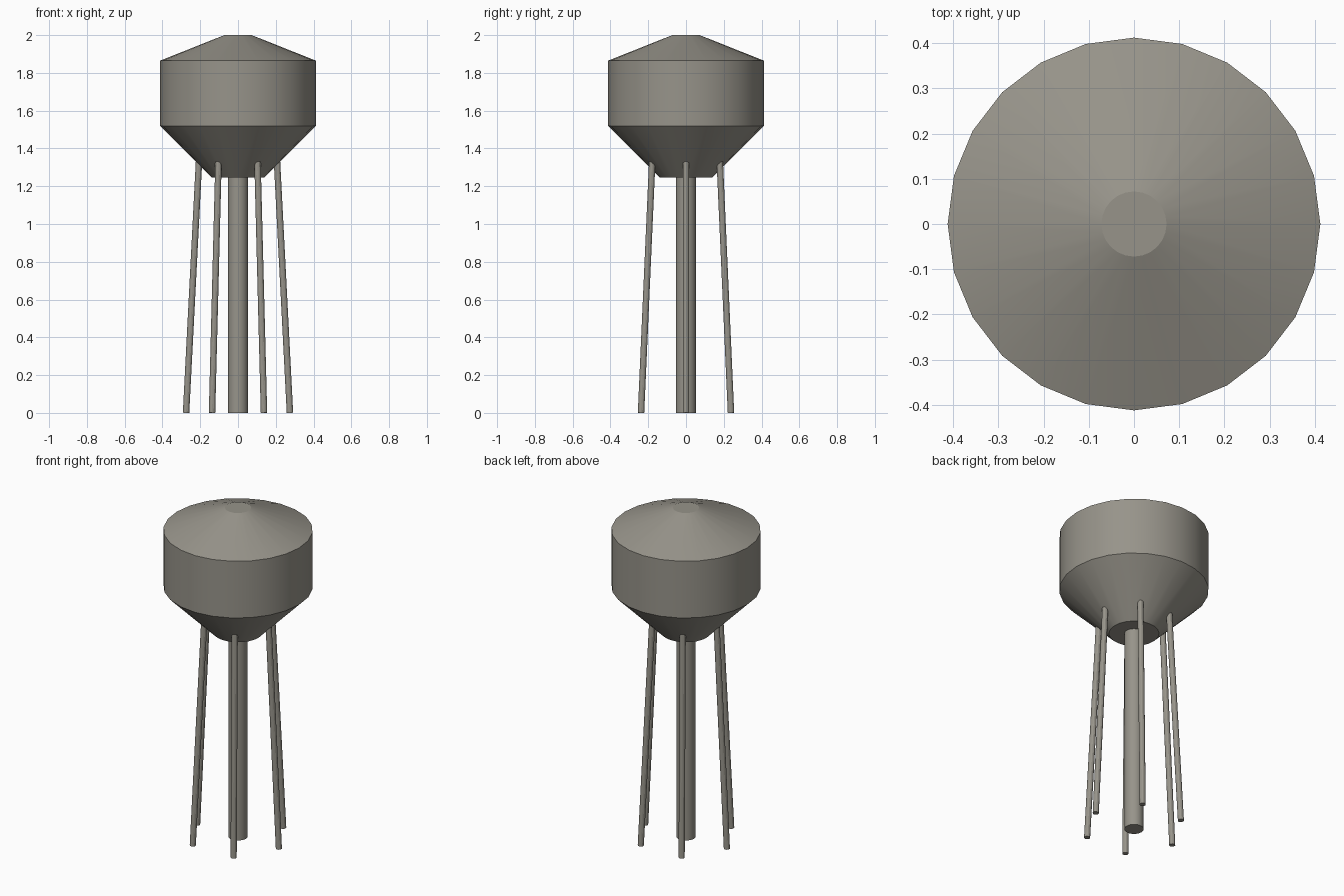
import bpy, bmesh, math
from mathutils import Vector

cube = bpy.data.objects.get("Cube")
if cube:
    bpy.data.objects.remove(cube, do_unlink=True)

# Single warm grey paint
COLOR = (0.31, 0.295, 0.255, 1)
paint = bpy.data.materials.new("warm_grey")
paint.use_nodes = True
paint.diffuse_color = COLOR
paint.node_tree.nodes["Principled BSDF"].inputs["Base Color"].default_value = COLOR


def add_lathe(name, profile, sides, base=(0, 0, 0), axis=(0, 0, 1)):
    """Closed solid of revolution from (radius, height) pairs."""
    bm = bmesh.new()
    rings = []
    for r, z in profile:
        rings.append([bm.verts.new((r * math.cos(math.tau * i / sides),
                                    r * math.sin(math.tau * i / sides), z))
                      for i in range(sides)])
    for low, high in zip(rings, rings[1:]):
        for i in range(sides):
            j = (i + 1) % sides
            bm.faces.new((low[i], low[j], high[j], high[i]))
    bm.faces.new(rings[0][::-1])
    bm.faces.new(rings[-1])
    mesh = bpy.data.meshes.new(name)
    bm.to_mesh(mesh)
    bm.free()
    mesh.materials.append(paint)
    obj = bpy.data.objects.new(name, mesh)
    bpy.context.collection.objects.link(obj)
    obj.location = base
    obj.rotation_mode = 'QUATERNION'
    obj.rotation_quaternion = Vector((0, 0, 1)).rotation_difference(Vector(axis))
    bpy.ops.object.select_all(action='DESELECT')
    obj.select_set(True)
    bpy.context.view_layer.objects.active = obj
    bpy.ops.object.shade_smooth_by_angle(angle=math.radians(20))
    return obj


# Tank: funnel bottom, straight wall, shallow roof with a flat cap
add_lathe("tank", [(0.138, 1.245), (0.412, 1.52), (0.412, 1.865), (0.072, 2.0)], 24)

# Central riser pipe
add_lathe("riser_pipe", [(0.053, 0), (0.053, 1.26)], 24)

# Six legs leaning in towards the tank
for k in range(6):
    angle = math.tau * k / 6
    out = Vector((math.cos(angle), math.sin(angle), 0))
    foot = out * 0.275
    head = out * 0.205 + Vector((0, 0, 1.36))
    lean = head - foot
    add_lathe(f"leg_{k + 1}", [(0.017, 0), (0.017, lean.length)], 12, foot, lean)
